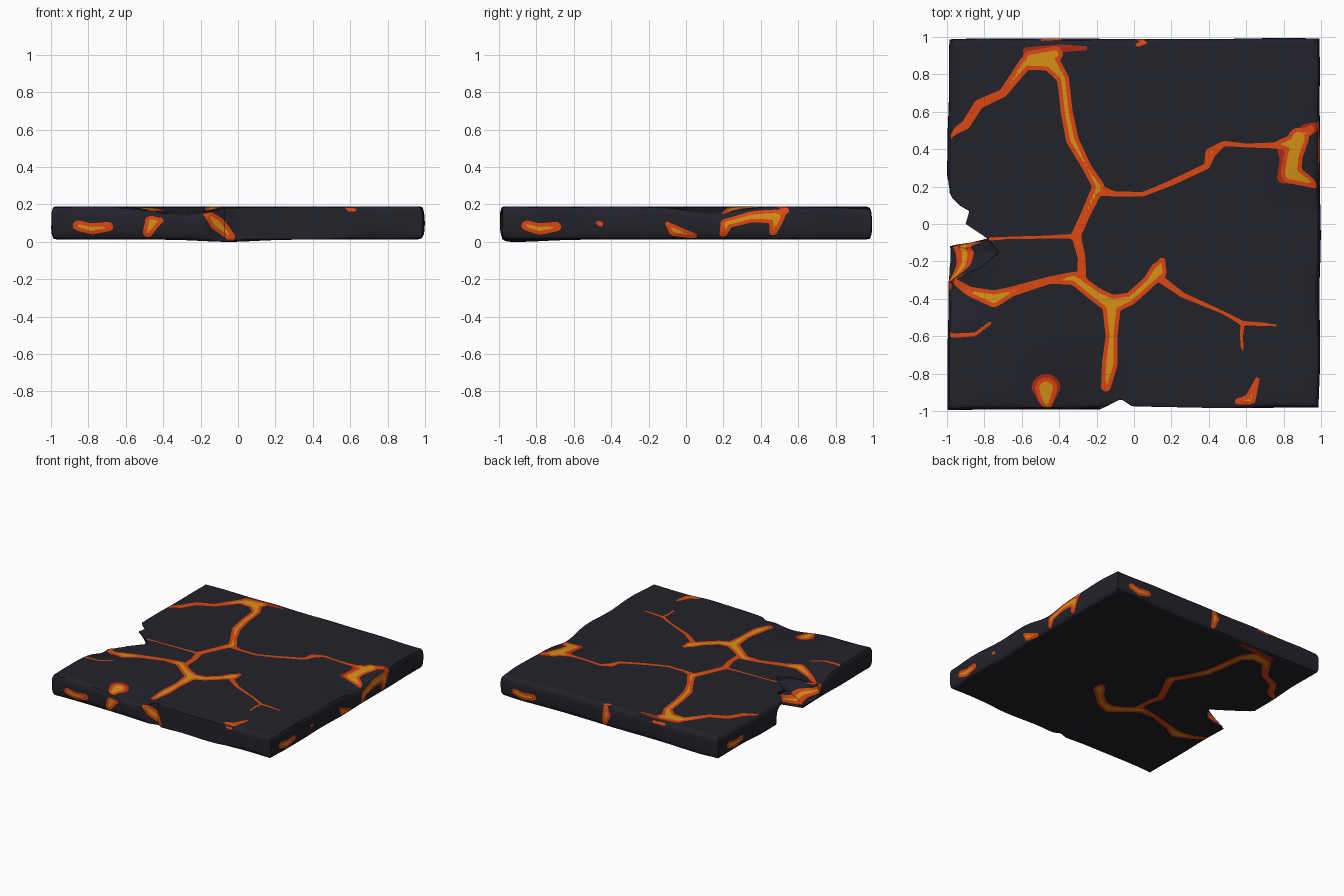
import bpy, bmesh, math
from mathutils import Vector, noise

if "Cube" in bpy.data.objects:
    bpy.data.objects.remove(bpy.data.objects["Cube"])

TOP, BOT = 0.19, 0.012
CORE = 0.022            # depth inside a crack where it glows yellow


def material(name, rgb):
    m = bpy.data.materials.new(name)
    m.diffuse_color = (*rgb, 1)
    m.use_nodes = True
    m.node_tree.nodes["Principled BSDF"].inputs["Base Color"].default_value = m.diffuse_color
    return m


MATS = [material("dark_rock", (0.016, 0.016, 0.024)), material("deep_red", (0.42, 0.023, 0.007)),
        material("lava_orange", (0.72, 0.062, 0.006)), material("lava_yellow", (0.68, 0.29, 0.008))]

# Cracks are strokes of (u, v, radius) on each side of the slab
UPPER = [(-1, .47, .012), (-.9, .53, .024), (-.83, .64, .025), (-.7, .7, .022), (-.58, .86, .035),
         (-.45, .87, .05), (-.38, .78, .032), (-.36, .6, .032), (-.33, .45, .034), (-.25, .3, .024),
         (-.19, .2, .032), (-.26, .05, .025), (-.31, -.06, .026), (-.28, -.18, .02), (-.28, -.3, .025)]
LOWER = [(-1, -.28, .012), (-.88, -.36, .025), (-.75, -.4, .045), (-.65, -.36, .026), (-.45, -.3, .02),
         (-.32, -.29, .035), (-.2, -.38, .04), (-.12, -.43, .05), (-.02, -.4, .034), (.08, -.31, .034),
         (.13, -.25, .045), (.15, -.2, .02)]
SOUTH = [(-.12, -.43, .05), (-.12, -.6, .032), (-.13, -.75, .042), (-.15, -.87, .026)]
EAST = [(-.19, .18, .03), (-.1, .16, .013), (.05, .16, .012), (.2, .22, .015), (.39, .31, .016),
        (.41, .38, .028), (.48, .43, .014), (.6, .42, .01), (.75, .42, .016), (.83, .43, .04), (.95, .51, .02)]
EAST_POOL = [(.88, .46, .055), (.85, .36, .05), (.84, .27, .055), (.97, .21, .02)]
SE_THREAD = [(.15, -.3, .02), (.26, -.38, .014), (.47, -.47, .008), (.58, -.53, .012), (.76, -.54, .007)]
SMALL = [[(.58, -.53, .01), (.575, -.6, .009), (.58, -.68, .007)],
         [(-.3, -.065, .013), (-.5, -.07, .008), (-.78, -.08, .008)],
         [(-1, -.6, .012), (-.85, -.59, .01), (-.77, -.53, .009)],
         [(-.47, -.88, .06), (-.47, -.97, .03)],
         [(.56, -.95, .02), (.62, -.94, .03), (.66, -.83, .012)],
         [(-.56, .89, .035), (-.42, .91, .04)], [(.02, .96, .012), (.05, .98, .02)]]
RED = [[(-.57, .92, .025), (-.4, .94, .022), (-.26, .94, .012)],
       [(.8, .42, .04), (.84, .35, .062), (.8, .25, .035)], [(.92, .5, .035), (1, .53, .02)],
       [(-.47, -.88, .078), (-.47, -.97, .03)]]


def patch(s):
    return [(s * .86, .085, .03), (s * .79, .065, .034), (s * .7, .08, .028)]


SIDES = {
    "front": [patch(-1), [(-.17, .19, .02), (-.11, .11, .04), (-.04, .03, .025)],
              [(-.42, .14, .02), (-.46, .12, .042), (-.49, .04, .025)], [(.6, .185, .015), (.63, .185, .015)]],
    "right": [patch(-1), [(.2, .04, .02), (.22, .12, .035), (.35, .145, .035), (.49, .14, .042), (.47, .05, .022)],
              [(.49, .14, .03), (.54, .18, .02)], [(-.1, .1, .012), (-.06, .06, .034), (.04, .03, .02)],
              [(-.47, .1, .015), (-.46, .095, .015)]],
    "back": [patch(1), [(.04, .18, .02), (.03, .12, .036), (.05, .03, .02)], [(-.5, .18, .012), (-.4, .18, .012)]],
    "left": [patch(1), [(-.34, .17, .02), (-.3, .11, .034), (-.1, .06, .03)]],
}


def depth(p, strokes):
    """How far a point lies inside the nearest stroke (negative outside)."""
    best = -0.3
    for s in strokes:
        for (ax, ay, ar), (bx, by, br) in zip(s, s[1:]):
            dx, dy = bx - ax, by - ay
            t = ((p[0] - ax) * dx + (p[1] - ay) * dy) / (dx * dx + dy * dy)
            t = min(1, max(0, t))
            d = ar + (br - ar) * t - math.hypot(p[0] - ax - dx * t, p[1] - ay - dy * t)
            if d > best:
                best = d
    return best


def lerp_path(path, k):
    for (a, x), (b, y) in zip(path, path[1:]):
        if a <= k <= b:
            return x + (y - x) * (k - a) / (b - a)
    return -1


# Broken-off chips: edge position along the left and front
CHIP_TOP = [(-.32, -1), (-.22, -.8), (-.15, -.72), (-.08, -.78), (0, -.9), (.07, -.88), (.1, -.93), (.17, -1)]
CHIP_BOT = [(-.12, -1), (-.09, -.8), (.02, -.67), (.12, -.82), (.25, -1)]
CHIP_FRONT = [(-.2, -1), (-.07, -.935), (-.01, -.975), (.5, -.985), (1, -.98)]
DIPS = [(1, .15, .18, .035), (-.3, -.98, .2, .04), (-.95, -.35, .14, .05), (.9, 1, .2, .01)]


def warp(p):
    """Worn edges, sunken spots and chips of the slab."""
    x, y, z = p
    h = (z - BOT) / (TOP - BOT)
    t = max(0, (max(abs(x), abs(y)) - .94) / .06) ** 2
    n = noise.noise(Vector((x * 2.5, y * 2.5, z * 5 + 3)))
    z = .1 + (z - .1) * (1 - (.1 + .12 * n) * t)
    for cx, cy, r, a in DIPS:
        z -= a * h * math.exp(-((x - cx) ** 2 + (y - cy) ** 2) / (r * r))
    z -= .012 * (1 - h) * math.exp(-((x + .05) ** 2 + (y + .9) ** 2) / .04)
    shrink = 1 - t * (.008 + .012 * n + .012 * (2 * h - 1) ** 4)
    top, bot = lerp_path(CHIP_TOP, y), lerp_path(CHIP_BOT, y)
    x2 = max(x * shrink, bot + (top - bot) * h)
    y2 = max(y * shrink, lerp_path(CHIP_FRONT, x))
    return Vector((min(1, x2), min(1, y2), max(0, z)))


def panel(target, nu, nv, v0, v1, hot, red, place, flip):
    """One side of the slab, cut along the crack outlines and coloured."""
    bm = bmesh.new()
    lf, lr = bm.verts.layers.float.new("hot"), bm.verts.layers.float.new("red")
    rows = [[bm.verts.new((-1 + 2 * i / nu, v0 + (v1 - v0) * j / nv, 0)) for i in range(nu + 1)]
            for j in range(nv + 1)]
    for j in range(nv):
        for i in range(nu):
            bm.faces.new((rows[j][i], rows[j][i + 1], rows[j + 1][i + 1], rows[j + 1][i]))
    for v in bm.verts:
        v[lf], v[lr] = depth(v.co, hot), depth(v.co, red)
    for layer, level in ((lf, 0), (lf, CORE), (lr, 0)):
        bmesh.ops.triangulate(bm, faces=[f for f in bm.faces if len(f.verts) > 3])
        new = []
        for e in list(bm.edges):
            a, b = e.verts
            if (a[layer] - level) * (b[layer] - level) < -1e-9:
                k = (level - a[layer]) / (b[layer] - a[layer])
                hv, rv = a[lf] + (b[lf] - a[lf]) * k, a[lr] + (b[lr] - a[lr]) * k
                co = a.co.lerp(b.co, k)
                _, v = bmesh.utils.edge_split(e, a, k)
                v.co, v[lf], v[lr] = co, hv, rv
                v[layer] = level
                new.append(v)
        if new:
            bmesh.ops.connect_verts(bm, verts=new)
    bmesh.ops.triangulate(bm, faces=[f for f in bm.faces if len(f.verts) > 3])
    copy = {v: target.verts.new(warp(place(v.co.x, v.co.y))) for v in bm.verts}
    for f in bm.faces:
        heat = sum(v[lf] for v in f.verts) / len(f.verts)
        rim = sum(v[lr] for v in f.verts) / len(f.verts)
        vs = [copy[v] for v in f.verts]
        g = target.faces.new(vs[::-1] if flip else vs)
        g.material_index = 3 if heat > CORE else 2 if heat > 0 else 1 if rim > 0 else 0
        g.smooth = True
    bm.free()


slab = bmesh.new()
# Top and underside
panel(slab, 140, 140, -1, 1, [UPPER, LOWER, SOUTH, EAST, EAST_POOL, SE_THREAD] + SMALL, RED,
      lambda u, v: (u, v, TOP), False)
panel(slab, 100, 100, -1, 1, [UPPER, LOWER], RED[:1], lambda u, v: (u, v, BOT), True)
# Four rims
PLACES = {"front": (lambda u, v: (u, -1, v), False), "right": (lambda u, v: (1, u, v), False),
          "back": (lambda u, v: (u, 1, v), True), "left": (lambda u, v: (-1, u, v), True)}
for side, (place, flip) in PLACES.items():
    panel(slab, 140, 12, BOT, TOP, SIDES[side], [], place, flip)

bmesh.ops.remove_doubles(slab, verts=slab.verts[:], dist=0.0004)
bmesh.ops.dissolve_degenerate(slab, edges=slab.edges[:], dist=0.0002)
mesh = bpy.data.meshes.new("lava_rock_slab")
slab.to_mesh(mesh)
slab.free()
for m in MATS:
    mesh.materials.append(m)
obj = bpy.data.objects.new("lava_rock_slab", mesh)
bpy.context.collection.objects.link(obj)
bpy.context.view_layer.objects.active = obj
obj.select_set(True)
bpy.ops.object.shade_smooth_by_angle(angle=math.radians(35))
